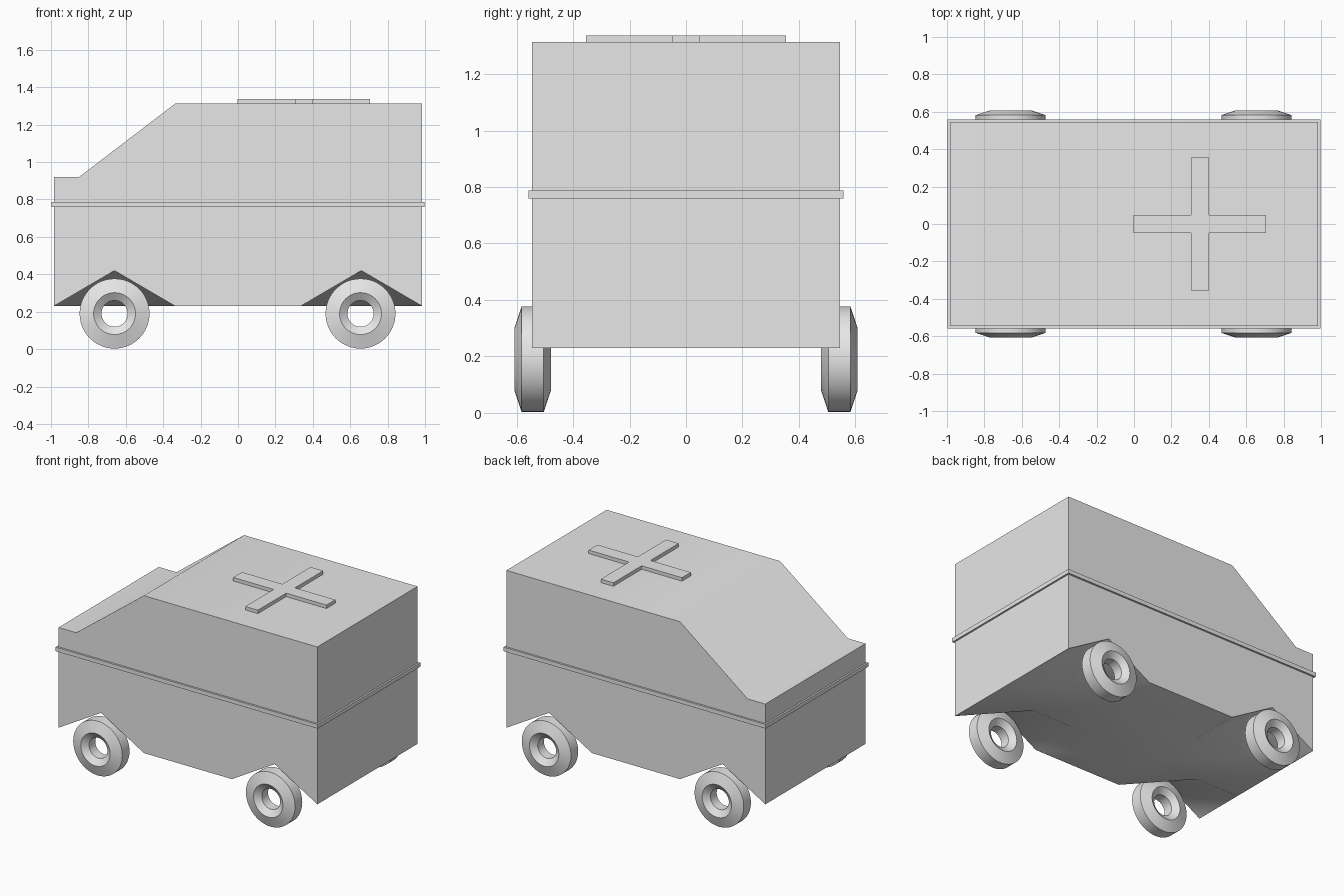
import bpy, bmesh, math

default = bpy.data.objects.get("Cube")
if default:
    bpy.data.objects.remove(default, do_unlink=True)

grey = bpy.data.materials.new("plain_grey")
grey.use_nodes = True
colour = (0.8, 0.8, 0.8, 1)
grey.diffuse_color = colour
grey.node_tree.nodes["Principled BSDF"].inputs["Base Color"].default_value = colour


def finish(bm, name, angle=None):
    """Turn a bmesh into a named object with the shared material."""
    bmesh.ops.recalc_face_normals(bm, faces=bm.faces)
    mesh = bpy.data.meshes.new(name)
    bm.to_mesh(mesh)
    bm.free()
    mesh.materials.append(grey)
    obj = bpy.data.objects.new(name, mesh)
    bpy.context.collection.objects.link(obj)
    if angle:
        bpy.ops.object.select_all(action='DESELECT')
        obj.select_set(True)
        bpy.context.view_layer.objects.active = obj
        bpy.ops.object.shade_smooth_by_angle(angle=math.radians(angle))
    return obj


def prism(name, outline, z0, z1):
    """Extrude a flat outline upward."""
    bm = bmesh.new()
    face = bm.faces.new([bm.verts.new((x, y, z0)) for x, y in outline])
    top = bmesh.ops.extrude_face_region(bm, geom=[face])["geom"]
    for v in top:
        if isinstance(v, bmesh.types.BMVert):
            v.co.z = z1
    return finish(bm, name)


# Van body: lengthwise columns (bottom x, top x, top z) across four rows
columns = [(-.985, -.985, .92), (-.66, -.85, .92), (-.335, -.335, 1.313),
           (.335, .335, 1.313), (.66, .66, 1.313), (.985, .985, 1.313)]
rows = [-.545, -.182, .182, .545]
arch_columns = (1, 4)
bm = bmesh.new()
low, high = [], []
for i, (xb, xt, zt) in enumerate(columns):
    # wheel arches: outer floor points pulled up
    low.append([bm.verts.new((xb, y, .42 if i in arch_columns and j in (0, 3) else .23))
                for j, y in enumerate(rows)])
    high.append([bm.verts.new((xt, y, zt)) for y in rows])
for i in range(5):
    for j in range(3):
        a, b, c, d = low[i][j], low[i + 1][j], low[i + 1][j + 1], low[i][j + 1]
        bm.faces.new((a, b, d))
        bm.faces.new((b, c, d))
        bm.faces.new((high[i][j], high[i + 1][j], high[i + 1][j + 1], high[i][j + 1]))
    for j in (0, 3):
        bm.faces.new((low[i][j], low[i + 1][j], high[i + 1][j], high[i][j]))
for i in (0, 5):
    for j in range(3):
        bm.faces.new((low[i][j], low[i][j + 1], high[i][j + 1], high[i][j]))
finish(bm, "van_body", 45)

# Trim band around the body
prism("trim_band", [(-.997, -.558), (.997, -.558), (.997, .558), (-.997, .558)], .759, .787)

# Raised cross on the roof
w, r = .048, .355
quarter = [(w, w), (w, r), (-w, r)]
outline = []
for k in range(4):
    c, s = round(math.cos(k * math.pi / 2)), round(math.sin(k * math.pi / 2))
    outline += [(.352 + c * x - s * y, s * x + c * y) for x, y in quarter]
prism("roof_cross", outline, 1.305, 1.337)

# Wheels: bevelled rings with open hubs, as (radius, offset along the axle)
ring = [(.187, -.039), (.187, .039), (.112, .064), (.07, .034), (.07, -.034), (.112, -.064)]


def wheel(name, x, y, segments=48):
    bm = bmesh.new()
    loops = []
    for k in range(segments):
        t = 2 * math.pi * k / segments
        loops.append([bm.verts.new((x + q * math.cos(t), y + o, .19 + q * math.sin(t)))
                      for q, o in ring])
    for k in range(segments):
        p, n = loops[k], loops[(k + 1) % segments]
        for m in range(6):
            e = (m + 1) % 6
            bm.faces.new((p[m], p[e], n[e], n[m]))
    finish(bm, name, 30)


for side, y in (("front", -.543), ("back", .543)):
    for end, x in (("right", -.66), ("left", .655)):
        wheel(f"{side}_{end}_wheel", x, y)
